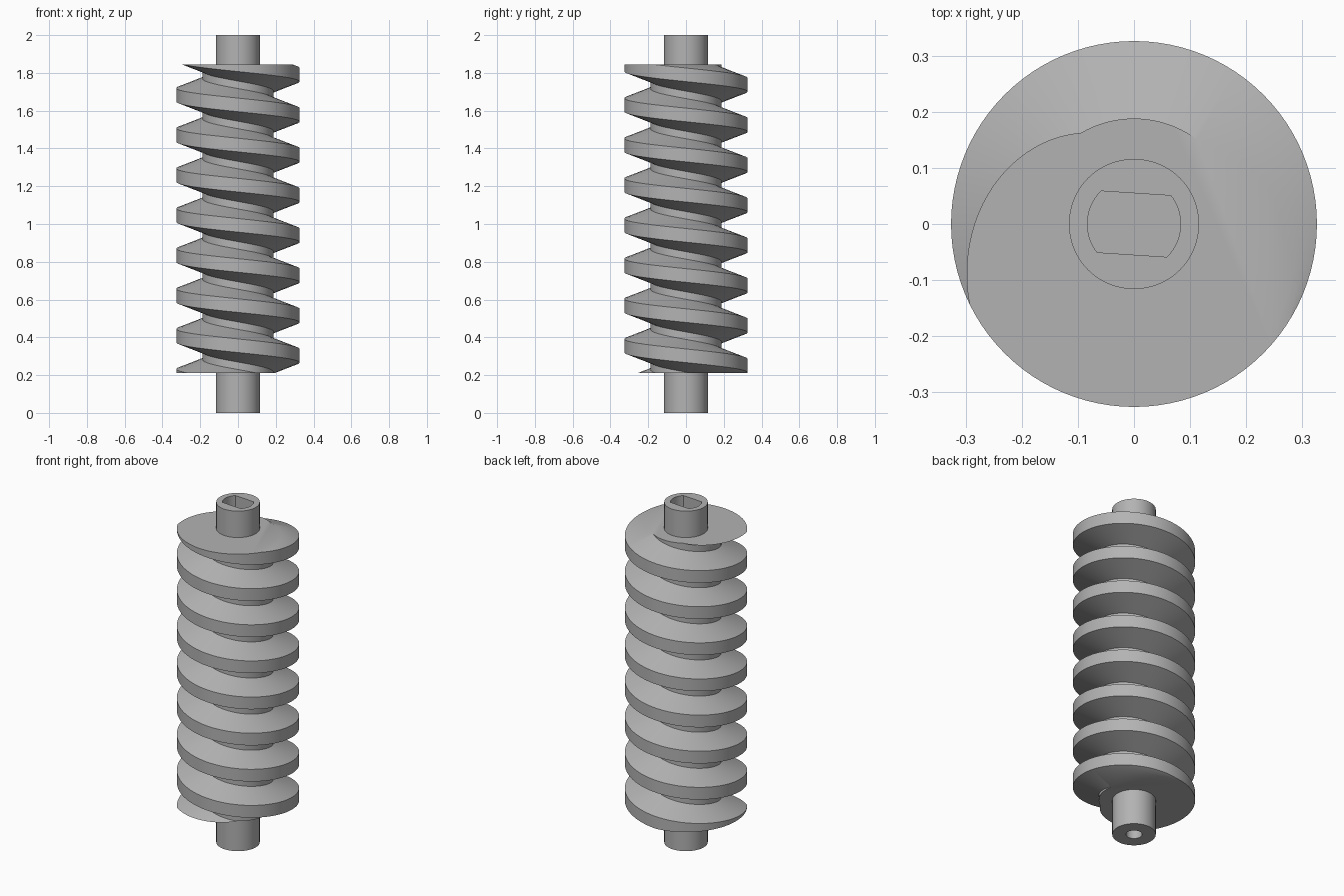
import bpy, bmesh
from math import sin, cos, pi, radians

if "Cube" in bpy.data.objects:
    bpy.data.objects.remove(bpy.data.objects["Cube"])

SEG = 96
STEP = 2 * pi / SEG

steel = bpy.data.materials.new("grey_steel")
steel.use_nodes = True
steel.diffuse_color = (0.45, 0.45, 0.45, 1)
steel.node_tree.nodes["Principled BSDF"].inputs["Base Color"].default_value = (0.45, 0.45, 0.45, 1)


def finish(bm, name, angle):
    bmesh.ops.recalc_face_normals(bm, faces=bm.faces)
    mesh = bpy.data.meshes.new(name)
    bm.to_mesh(mesh)
    bm.free()
    mesh.materials.append(steel)
    obj = bpy.data.objects.new(name, mesh)
    bpy.context.collection.objects.link(obj)
    bpy.ops.object.select_all(action='DESELECT')
    obj.select_set(True)
    bpy.context.view_layer.objects.active = obj
    bpy.ops.object.shade_smooth_by_angle(angle=radians(angle))


# Worm: a left-hand trapezoid thread swept down a helix, then cut flat at both ends
ROOT, TIP, PITCH, PHASE = 0.188, 0.326, 0.2125, 1.79
BOTTOM, TOP = 0.21, 1.845
profile = [(ROOT, -0.0865), (TIP, -0.036), (TIP, 0.036), (ROOT, 0.0865), (ROOT, PITCH - 0.0865)]
bm = bmesh.new()
previous = None
for i in range(-2 * SEG, 9 * SEG + 1):
    a = i * STEP
    z0 = PHASE - PITCH * i / SEG
    row = [bm.verts.new((r * cos(a), r * sin(a), z0 + dz)) for r, dz in profile]
    if previous:
        for k in range(len(profile) - 1):
            bm.faces.new((previous[k], previous[k + 1], row[k + 1], row[k]))
    previous = row
bmesh.ops.remove_doubles(bm, verts=bm.verts, dist=0.0002)
for z, side in ((TOP, 1), (BOTTOM, -1)):
    cut = bmesh.ops.bisect_plane(bm, geom=bm.verts[:] + bm.edges[:] + bm.faces[:], dist=1e-5,
                                 plane_co=(0, 0, z), plane_no=(0, 0, side), clear_outer=True)
    rim = [e for e in cut["geom_cut"] if isinstance(e, bmesh.types.BMEdge) and e.is_boundary]
    bmesh.ops.contextual_create(bm, geom=rim)
finish(bm, "worm_thread", 25)

# Shaft: stacked rings from the drive slot floor, over the outside, to the bore floor
SLOT = 0.083
FLAT = SLOT * sin(11 * STEP)


def slot_radius(i):
    return min(SLOT, FLAT / max(abs(sin((i + 1) * STEP)), 0.01))


def round_ring(radius):
    return lambda i: radius


rings = [(slot_radius, 1.8), (slot_radius, 2), (round_ring(0.116), 2),
         (round_ring(0.116), 0), (round_ring(0.043), 0), (round_ring(0.043), 0.2)]
bm = bmesh.new()
loops = [[bm.verts.new((f(i) * cos(i * STEP), f(i) * sin(i * STEP), z)) for i in range(SEG)]
         for f, z in rings]
for lower, upper in zip(loops, loops[1:]):
    for i in range(SEG):
        j = (i + 1) % SEG
        bm.faces.new((lower[i], lower[j], upper[j], upper[i]))
bm.faces.new(loops[0])
bm.faces.new(loops[-1])
finish(bm, "shaft", 30)
